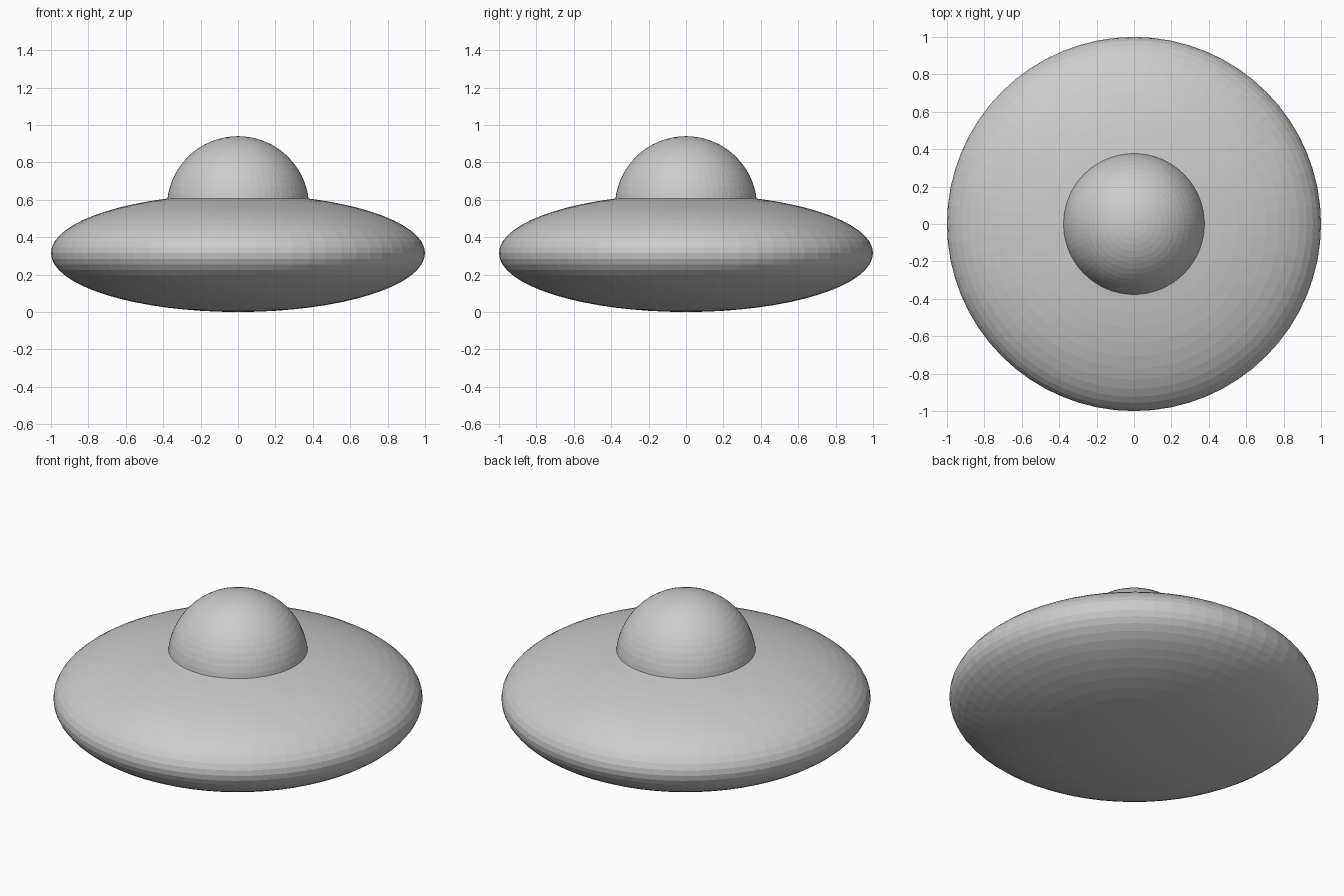
import bpy

cube = bpy.data.objects.get("Cube")
if cube:
    bpy.data.objects.remove(cube, do_unlink=True)

# One plain grey for the whole craft
GREY = (0.6, 0.6, 0.6, 1.0)
grey = bpy.data.materials.new("light_grey")
grey.use_nodes = True
grey.diffuse_color = GREY
for node in grey.node_tree.nodes:
    if node.type == 'BSDF_PRINCIPLED':
        node.inputs["Base Color"].default_value = GREY


def ellipsoid(name, radius, height, z):
    """Flat-shaded sphere stretched to the given half height."""
    bpy.ops.mesh.primitive_uv_sphere_add(segments=64, ring_count=32, radius=1, location=(0, 0, z))
    obj = bpy.context.object
    obj.name = name
    obj.scale = (radius, radius, height)
    bpy.ops.object.transform_apply(location=False, rotation=False, scale=True)
    bpy.ops.object.shade_flat()
    obj.data.materials.append(grey)
    return obj


# Wide saucer hull, with the round cabin dome sunk into its top
ellipsoid("saucer_hull", 1.0, 0.315, 0.315)
ellipsoid("cabin_dome", 0.38, 0.38, 0.56)
